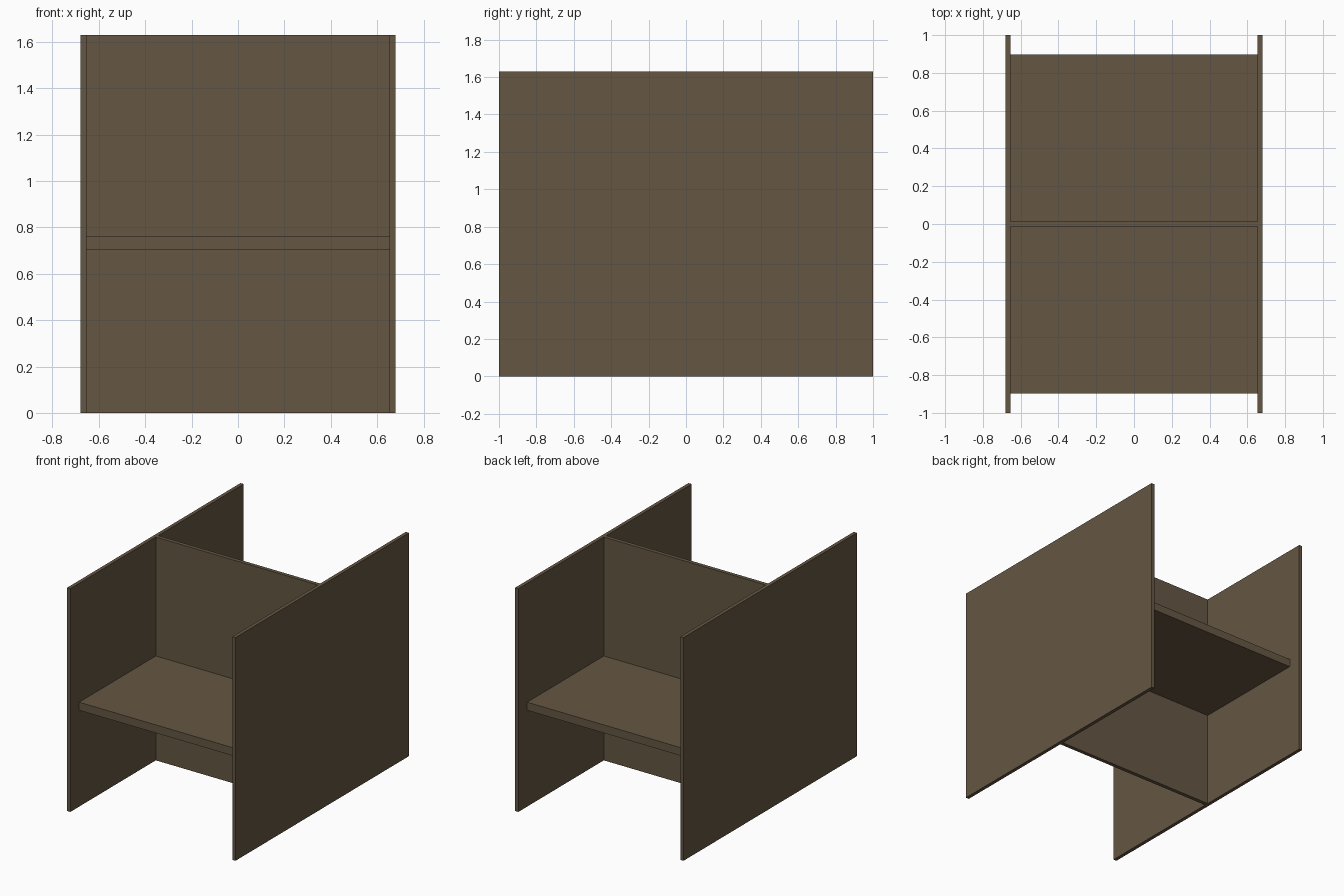
import bpy
import bmesh

if "Cube" in bpy.data.objects:
    bpy.data.objects.remove(bpy.data.objects["Cube"])

wood = bpy.data.materials.new("dark_brown_wood")
wood.diffuse_color = (0.130, 0.094, 0.056, 1.0)
wood.use_nodes = True
wood.node_tree.nodes["Principled BSDF"].inputs["Base Color"].default_value = wood.diffuse_color


def board(name, x0, x1, y0, y1, z0, z1):
    """Flat rectangular board between the given limits."""
    bm = bmesh.new()
    bmesh.ops.create_cube(bm, size=1.0)
    for v in bm.verts:
        v.co.x = x1 if v.co.x > 0 else x0
        v.co.y = y1 if v.co.y > 0 else y0
        v.co.z = z1 if v.co.z > 0 else z0
    mesh = bpy.data.meshes.new(name)
    bm.to_mesh(mesh)
    bm.free()
    mesh.materials.append(wood)
    obj = bpy.data.objects.new(name, mesh)
    bpy.context.collection.objects.link(obj)
    return obj


HEIGHT, OUTER, INNER, HALF_T = 1.63, 0.68, 0.654, 0.014

# Tall side panels
board("left_side_panel", -OUTER, -INNER, -1, 1, 0, HEIGHT)
board("right_side_panel", INNER, OUTER, -1, 1, 0, HEIGHT)

# Full-height divider between the two seats
board("centre_divider", -INNER, INNER, -HALF_T, HALF_T, 0, HEIGHT)

# Desk tops on both sides of the divider
board("front_desk_top", -INNER, INNER, -0.898, -HALF_T, 0.703, 0.762)
board("back_desk_top", -INNER, INNER, HALF_T, 0.898, 0.703, 0.762)
